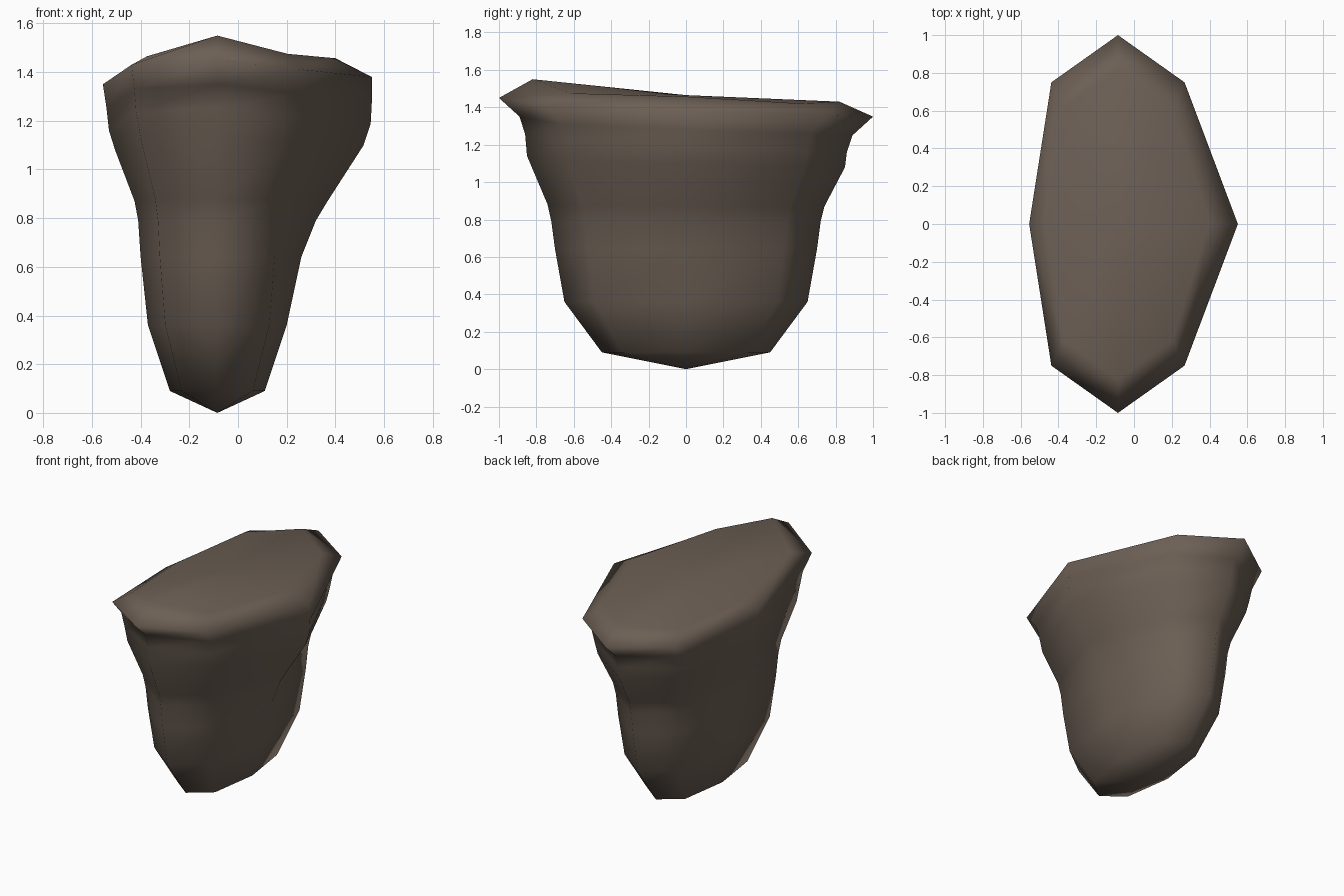
import bpy, bmesh, math

if "Cube" in bpy.data.objects:
    bpy.data.objects.remove(bpy.data.objects["Cube"])

CX = -0.085                      # centre line of the rock stem
# height tilt per column, counter-clockwise from +x
TILT = [0.03, 0.01, 0, 0, 0, 0.08, 0.10, 0.06]
# rings: z, tilt factor, left radius, right radius, half depth
RINGS = [
    (0.09, 0.0, 0.195, 0.195, 0.45),
    (0.36, 0.0, 0.285, 0.285, 0.65),
    (0.64, 0.0, 0.315, 0.345, 0.70),
    (0.79, 0.0, 0.325, 0.405, 0.72),
    (0.87, 0.1, 0.340, 0.455, 0.74),
    (1.08, 0.6, 0.420, 0.600, 0.85),
    (1.16, 0.95, 0.445, 0.630, 0.86),
    (1.25, 1.0, 0.455, 0.635, 0.89),
    (1.35, 1.0, 0.470, 0.635, 1.00),
]
# heights of the inner top ring
TOP_Z = [1.457, 1.42, 1.43, 1.41, 1.405, 1.465, 1.55, 1.475]


def ring(bm, left, right, depth, heights):
    """Eight-sided ring; only the +x corner uses the right radius."""
    verts = []
    for i in range(8):
        a = i * math.pi / 4
        k = 0.75 if i % 2 else 1.0
        sx = round(math.cos(a) * 1.2)
        sy = round(math.sin(a) * 1.2)
        rx = right if i == 0 else left
        verts.append(bm.verts.new((CX + sx * k * rx, sy * k * depth, heights[i])))
    return verts


bm = bmesh.new()
loops = [ring(bm, l, r, d, [z + t * w for w in TILT]) for z, t, l, r, d in RINGS]
loops.append(ring(bm, 0.385, 0.485, 0.82, TOP_Z))

# side walls and bevelled rim
for lo, hi in zip(loops, loops[1:]):
    for i in range(8):
        j = (i + 1) % 8
        bm.faces.new((lo[i], lo[j], hi[j], hi[i]))

# pointed underside and nearly flat top
bottom = bm.verts.new((CX, 0, 0))
top = bm.verts.new((CX, 0, 1.465))
for i in range(8):
    j = (i + 1) % 8
    bm.faces.new((bottom, loops[0][j], loops[0][i]))
    bm.faces.new((top, loops[-1][i], loops[-1][j]))
for f in bm.faces:
    f.smooth = True
bmesh.ops.recalc_face_normals(bm, faces=bm.faces)

mesh = bpy.data.meshes.new("rock_pillar")
bm.to_mesh(mesh)
bm.free()
mat = bpy.data.materials.new("brown_rock")
mat.diffuse_color = (0.15, 0.115, 0.09, 1)
mat.use_nodes = True
mat.node_tree.nodes["Principled BSDF"].inputs["Base Color"].default_value = mat.diffuse_color
mesh.materials.append(mat)
rock = bpy.data.objects.new("rock_pillar", mesh)
bpy.context.collection.objects.link(rock)
